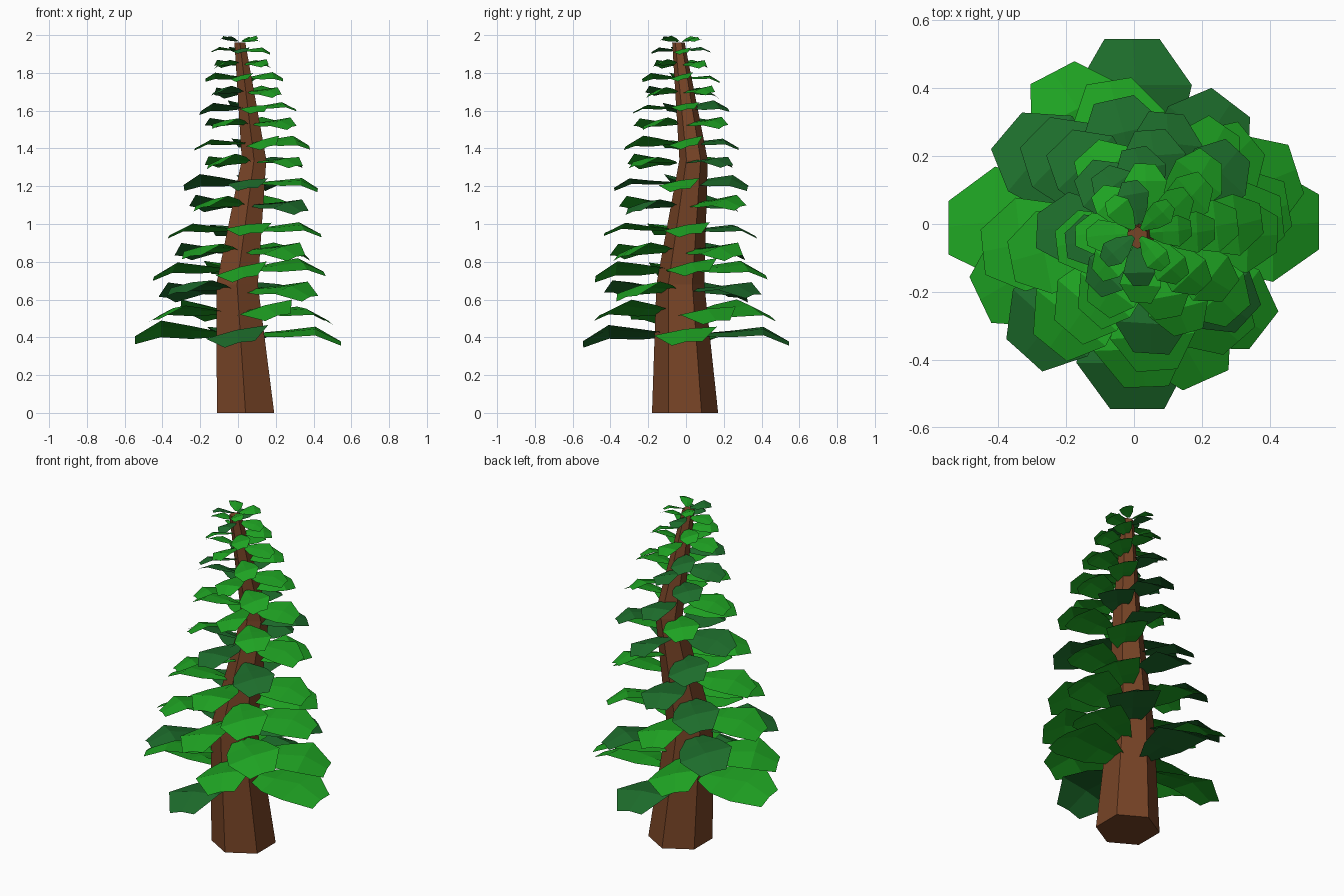
import bpy, bmesh, math, random
from mathutils import Vector, Matrix

if "Cube" in bpy.data.objects:
    bpy.data.objects.remove(bpy.data.objects["Cube"])

random.seed(4)

def material(name, rgb):
    m = bpy.data.materials.new(name)
    m.diffuse_color = (*rgb, 1)
    m.use_nodes = True
    m.node_tree.nodes["Principled BSDF"].inputs["Base Color"].default_value = m.diffuse_color
    return m

BARK = material("bark", (0.18, 0.056, 0.019))
GREEN = material("leaf_green", (0.013, 0.36, 0.016))
DARK = material("leaf_dark_green", (0.012, 0.15, 0.024))

def finish(name, bm, mats):
    me = bpy.data.meshes.new(name)
    bm.to_mesh(me)
    bm.free()
    for m in mats:
        me.materials.append(m)
    ob = bpy.data.objects.new(name, me)
    bpy.context.collection.objects.link(ob)

# trunk: bent six-sided tube, rings given as (x, y, z, radius)
RINGS = [(.04, -.005, 0, .175), (-.005, -.03, .68, .127),
         (.085, .04, 1.34, .075), (.01, -.04, 1.96, .033)]
bm = bmesh.new()
loops = []
for x, y, z, r in RINGS:
    loops.append([bm.verts.new((x + r * math.cos(math.radians(30 + 60 * k)),
                                y + r * math.sin(math.radians(30 + 60 * k)), z))
                  for k in range(6)])
for a, b in zip(loops, loops[1:]):
    for k in range(6):
        n = (k + 1) % 6
        bm.faces.new((a[k], a[n], b[n], b[k]))
bm.faces.new(loops[0][::-1])
bm.faces.new(loops[-1])
finish("trunk", bm, [BARK])

def axis_x(z):
    """Sideways position of the trunk centre at height z."""
    for a, b in zip(RINGS, RINGS[1:]):
        if z <= b[2]:
            break
    t = min(1, (z - a[2]) / (b[2] - a[2]))
    return a[0] + t * (b[0] - a[0])

# leaf outline: (distance, half width, height), all relative to the reach
LEAF = [(.12, .05, 0), (.45, .24, .02), (.75, .31, .05), (1, .15, -.07)]

def add_leaf(bm, origin, reach, heading, roll, pitch, mat):
    mx = (Matrix.Translation(origin) @ Matrix.Rotation(heading, 4, 'Z')
          @ Matrix.Rotation(-pitch, 4, 'Y') @ Matrix.Rotation(roll, 4, 'X'))
    rows = []
    for d, w, h in LEAF:
        rows.append([bm.verts.new(mx @ (reach * Vector(p))) for p in
                     ((d, -w, h - .01), (d, 0, h + .01), (d, w, h - .01))])
    for a, b in zip(rows, rows[1:]):
        for k in range(2):
            bm.faces.new((a[k], b[k], b[k + 1], a[k + 1])).material_index = mat

# tiers of four leaves, all rolled the same way: heights, headings, dark leaves
HEIGHTS = [.415, .53, .65, .76, .86, .97, 1.10, 1.22, 1.33, 1.43,
           1.53, 1.615, 1.70, 1.775, 1.85, 1.92, 1.965]
HEADINGS = [0, 22, 48, 5, 45, 8, 50, 0, 45, 10, 48, 5, 40, 0, 45, 5, 40]
DARK_LEAVES = {0: (1, 3), 1: (), 2: (0, 1, 2), 3: (), 4: (1,)}
for i, (z, turn) in enumerate(zip(HEIGHTS, HEADINGS)):
    t = i / 16
    origin = Vector((axis_x(z), -.027, z)) if i > 1 else Vector((0, 0, z))
    bm = bmesh.new()
    for k in range(4):
        jitter = random.uniform(-6, 6) * (i > 0)
        heading = math.radians(turn + 90 * k + jitter)
        if i in DARK_LEAVES:
            dark = k in DARK_LEAVES[i]
        else:
            dark = random.random() < .3
        add_leaf(bm, origin, (.545 if i == 0 else .53 - .4 * t), heading,
                 random.uniform(.12, .3), random.uniform(-.04, .04)
                 + (.15 if i == 16 else 0), int(dark))
    finish(f"leaf_tier_{i + 1}", bm, [GREEN, DARK])
